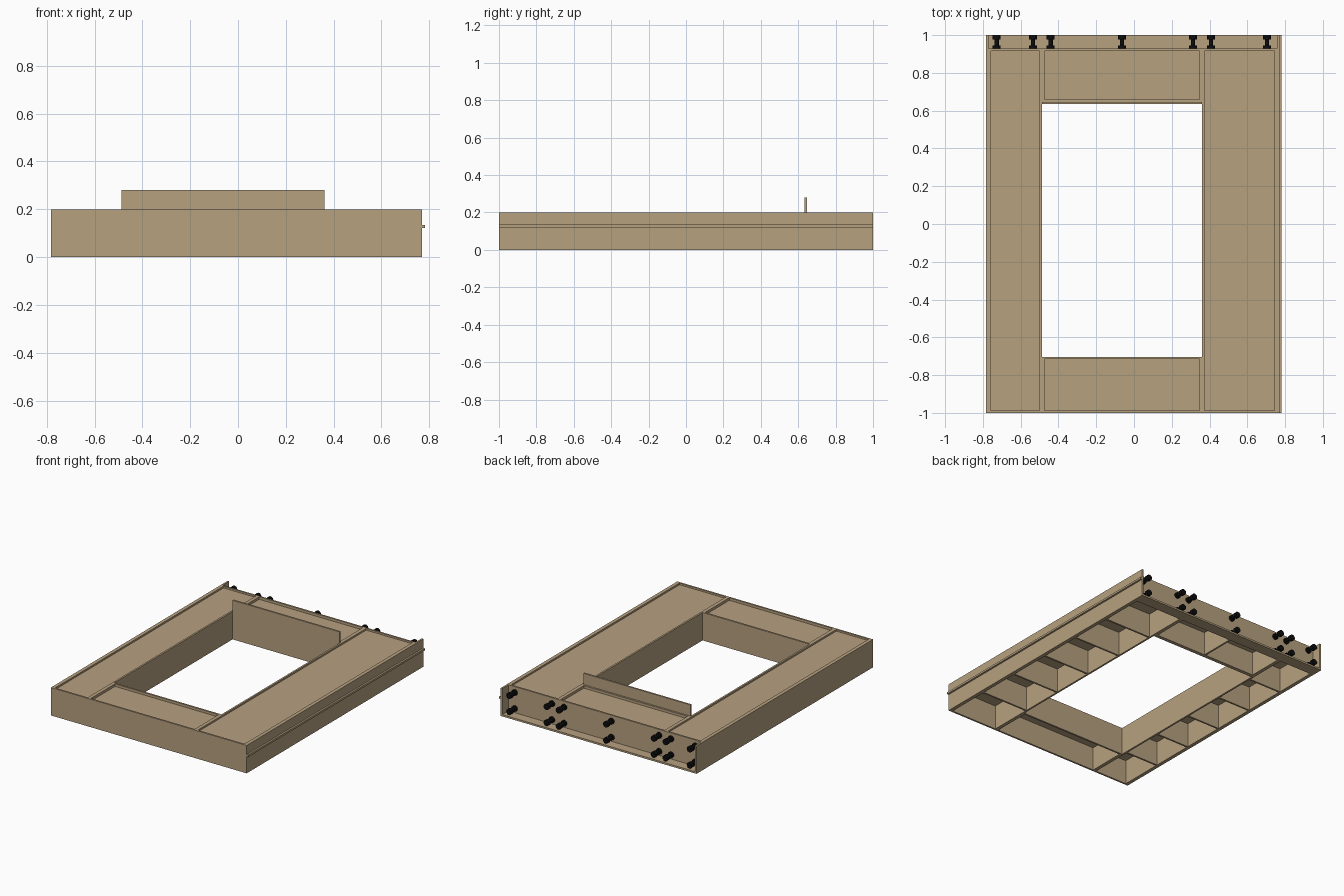
import bpy, bmesh, math
from mathutils import Matrix

if "Cube" in bpy.data.objects:
    bpy.data.objects.remove(bpy.data.objects["Cube"])

T = 0.013      # board thickness
H = 0.20       # frame height
BACK = 0.93    # outer face of the back boards
OX0, OX1 = -0.487, 0.361     # opening in x
OY0, OY1 = -0.703, 0.647     # opening in y
LX, RX = -0.77, 0.756        # outer faces of the side modules


def material(name, rgb):
    m = bpy.data.materials.new(name)
    m.diffuse_color = (*rgb, 1)
    m.use_nodes = True
    m.node_tree.nodes["Principled BSDF"].inputs["Base Color"].default_value = m.diffuse_color
    return m


wood = material("plywood_tan", (0.474, 0.356, 0.216))
black = material("black_rubber", (0.004, 0.004, 0.004))


def finish(bm, name, mat):
    me = bpy.data.meshes.new(name)
    bm.to_mesh(me)
    bm.free()
    me.materials.append(mat)
    ob = bpy.data.objects.new(name, me)
    bpy.context.collection.objects.link(ob)
    return ob


def boards(name, boxes):
    """One object made of boards, each (x0, x1, y0, y1, z0, z1)."""
    bm = bmesh.new()
    for x0, x1, y0, y1, z0, z1 in boxes:
        m = (Matrix.Translation(((x0 + x1) / 2, (y0 + y1) / 2, (z0 + z1) / 2))
             @ Matrix.Diagonal((x1 - x0, y1 - y0, z1 - z0, 1)))
        bmesh.ops.create_cube(bm, size=1, matrix=m)
    return finish(bm, name, wood)


def module(name, x0, x1, y0, y1, recess, ribs_across=0, ribs_along=0):
    """Open-bottomed box: four walls, a recessed deck and ribs below it."""
    deck = H - recess
    ix0, ix1, iy0, iy1 = x0 + T, x1 - T, y0 + T, y1 - T
    boards(name + "_walls", [
        (x0, ix0, y0, y1, 0, H), (ix1, x1, y0, y1, 0, H),
        (ix0, ix1, y0, iy0, 0, H), (ix0, ix1, iy1, y1, 0, H)])
    boards(name + "_deck", [(ix0, ix1, iy0, iy1, deck - T, deck)])
    ribs = []
    for i in range(ribs_across):
        y = iy0 + (iy1 - iy0) * (i + 1) / (ribs_across + 1)
        ribs.append((ix0, ix1, y - T / 2, y + T / 2, 0, deck - T))
    for i in range(ribs_along):
        x = ix0 + (ix1 - ix0) * (i + 1) / (ribs_along + 1)
        ribs.append((x - T / 2, x + T / 2, iy0, iy1, 0, deck - T))
    if ribs:
        boards(name + "_ribs", ribs)


# Four modules around the opening
module("left_module", LX, OX0, -1, BACK, 0.012, ribs_across=5)
module("right_module", OX1, RX, -1, BACK, 0.012, ribs_across=5)
module("front_module", OX0, OX1, -1, OY0, 0.018)
module("back_module", OX0, OX1, OY1, BACK, 0.018, ribs_along=1)

# Raised board at the head of the opening
boards("raised_board", [(OX0, OX1, OY1 - T, OY1, 0, 0.28)])

# Outer side cladding that runs past the back, with a strip on the right
boards("left_side_panel", [(LX - T, LX, -1, 1, 0, H)])
boards("right_side_panel", [(RX, RX + T, -1, 1, 0, H)])
boards("right_side_strip", [(RX + T, 0.782, -1, 1, 0.121, 0.135)])

# Ledge under the feet at the back
boards("back_ledge", [(LX, RX, BACK, 1, 0, T)])

# Dumbbell-shaped feet on the back wall: (y0, y1, radius) for base, stem, head
bm = bmesh.new()
turn = Matrix.Rotation(math.radians(90), 4, 'X')
for x in (-0.727, -0.535, -0.441, -0.063, 0.312, 0.408, 0.704):
    for z in (0.045, 0.16):
        for y0, y1, r in ((BACK, 0.945, 0.021), (0.945, 0.976, 0.011), (0.976, 1.0, 0.021)):
            bmesh.ops.create_cone(
                bm, cap_ends=True, segments=20, radius1=r, radius2=r, depth=y1 - y0,
                matrix=Matrix.Translation((x, (y0 + y1) / 2, z)) @ turn)
feet = finish(bm, "back_feet", black)
bpy.context.view_layer.objects.active = feet
feet.select_set(True)
bpy.ops.object.shade_smooth_by_angle()
